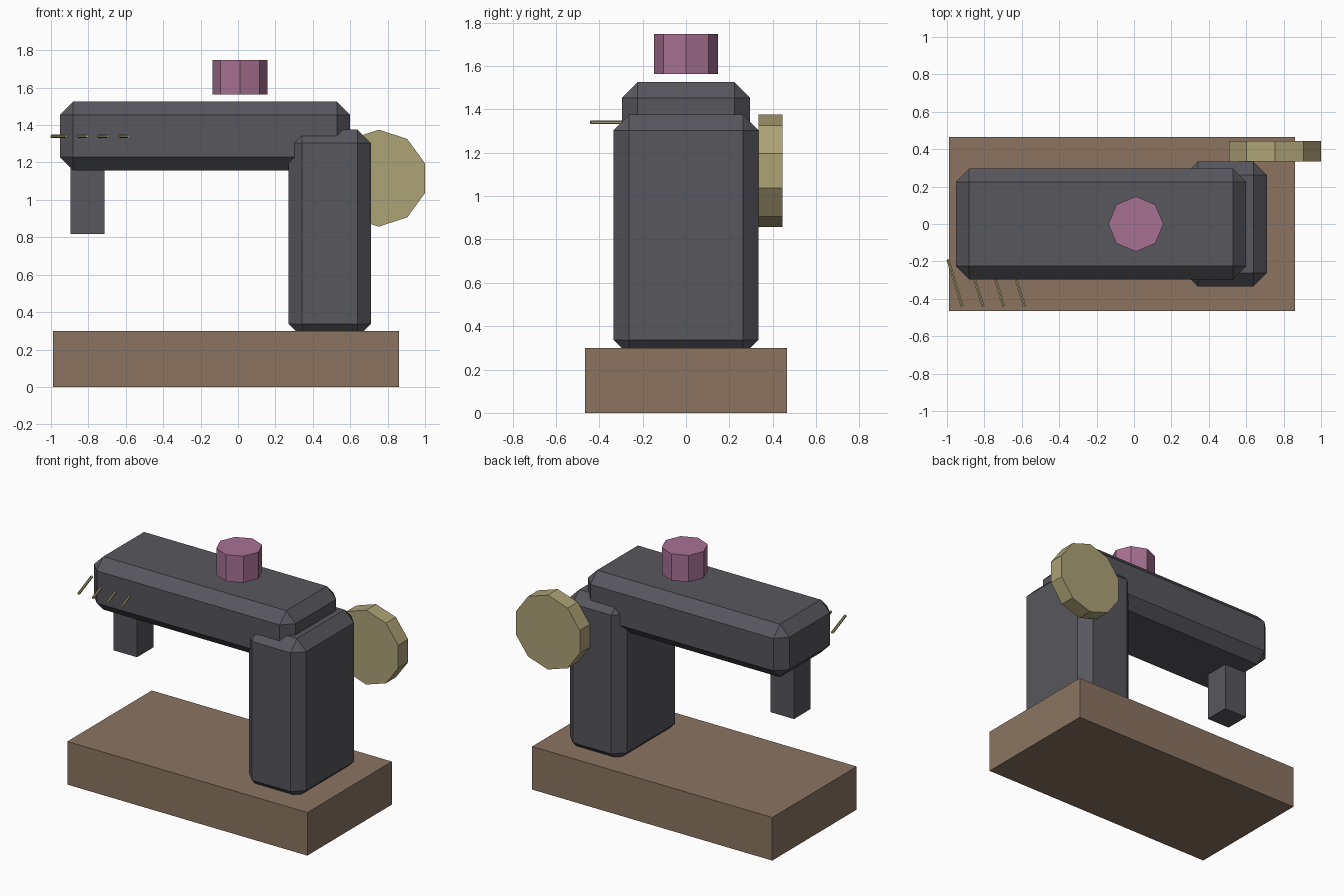
import bpy, bmesh
from math import radians, pi
from mathutils import Matrix

if "Cube" in bpy.data.objects:
    bpy.data.objects.remove(bpy.data.objects["Cube"])


def material(name, rgb):
    m = bpy.data.materials.new(name)
    m.diffuse_color = (*rgb, 1)
    m.use_nodes = True
    m.node_tree.nodes["Principled BSDF"].inputs["Base Color"].default_value = m.diffuse_color
    return m


iron = material("dark_iron", (0.095, 0.095, 0.11))
wood = material("wood", (0.26, 0.175, 0.12))
brass = material("brass", (0.42, 0.36, 0.18))
thread = material("thread", (0.39, 0.165, 0.29))


def finish(name, bm, mat):
    mesh = bpy.data.meshes.new(name)
    bm.to_mesh(mesh)
    bm.free()
    mesh.materials.append(mat)
    ob = bpy.data.objects.new(name, mesh)
    bpy.context.collection.objects.link(ob)
    return ob


def box(name, lo, hi, mat, bevel=0):
    bm = bmesh.new()
    size = [b - a for a, b in zip(lo, hi)]
    mid = [(a + b) / 2 for a, b in zip(lo, hi)]
    bmesh.ops.create_cube(bm, size=1, matrix=Matrix.Translation(mid) @ Matrix.Diagonal((*size, 1)))
    ob = finish(name, bm, mat)
    if bevel:
        mod = ob.modifiers.new("chamfer", 'BEVEL')
        mod.width = bevel
        mod.segments = 1
        mod.limit_method = 'NONE'
    return ob


def cylinder(name, sides, radius, depth, center, rot, mat):
    bm = bmesh.new()
    bmesh.ops.create_cone(bm, cap_ends=True, segments=sides, radius1=radius, radius2=radius,
                          depth=depth, matrix=Matrix.Translation(center) @ rot)
    return finish(name, bm, mat)


tip_to_y = Matrix.Rotation(pi / 2, 4, 'X')

# Wooden base and chamfered body castings
box("base", (-0.99, -0.465, 0), (0.86, 0.465, 0.30), wood)
box("column", (0.27, -0.335, 0.265), (0.71, 0.335, 1.375), iron, 0.072)
box("arm", (-0.953, -0.296, 1.156), (0.60, 0.296, 1.525), iron, 0.072)

# Needle block under the arm, running up into it
box("needle_block", (-0.895, -0.09, 0.817), (-0.715, 0.09, 1.25), iron)

# Hand wheel behind the column
cylinder("hand_wheel", 10, 0.259, 0.11, (0.753, 0.39, 1.116), tip_to_y, brass)

# Thread spool above the arm
cylinder("spool", 8, 0.147, 0.185, (0.01, 0, 1.655), Matrix.Identity(4), thread)

# Row of slanted thread guides on the front
for i in range(4):
    cylinder(f"thread_guide_{i + 1}", 6, 0.009, 0.262, (-0.957 + 0.111 * i, -0.315, 1.34),
             Matrix.Rotation(radians(17), 4, 'Z') @ tip_to_y, brass)
